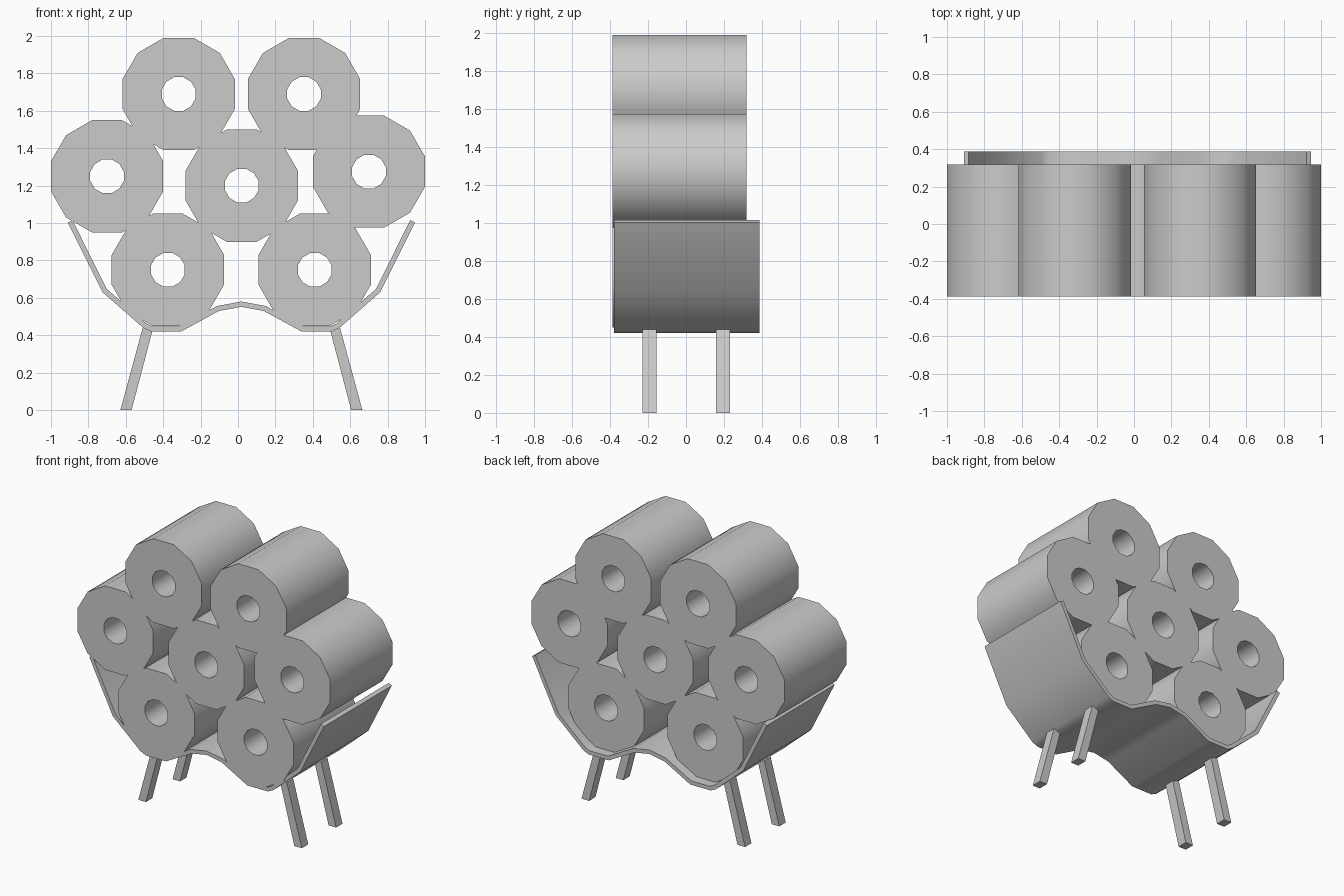
import bpy, bmesh, math
from mathutils import Vector

if "Cube" in bpy.data.objects:
    bpy.data.objects.remove(bpy.data.objects["Cube"])

CX = 0.018  # symmetry axis of the stand


def make_object(name, bm, smooth=True):
    bmesh.ops.recalc_face_normals(bm, faces=bm.faces)
    mesh = bpy.data.meshes.new(name)
    bm.to_mesh(mesh)
    bm.free()
    ob = bpy.data.objects.new(name, mesh)
    bpy.context.collection.objects.link(ob)
    if smooth:
        bpy.ops.object.select_all(action='DESELECT')
        bpy.context.view_layer.objects.active = ob
        ob.select_set(True)
        bpy.ops.object.shade_smooth_by_angle(angle=math.radians(40))
    return ob


def roll(name, cx, cz, outer=0.3, inner=0.09, y0=-0.387, y1=0.318, n=12):
    """Hollow twelve-sided tube along y with flats at top and bottom."""
    bm = bmesh.new()
    k = 1 / math.cos(math.pi / n)
    rings = []
    for r, y in ((outer, y0), (outer, y1), (inner, y1), (inner, y0)):
        ring = []
        for i in range(n):
            a = (i + 0.5) * 2 * math.pi / n
            ring.append(bm.verts.new((cx + r * k * math.cos(a), y, cz + r * k * math.sin(a))))
        rings.append(ring)
    for j in range(4):
        a, b = rings[j], rings[(j + 1) % 4]
        for i in range(n):
            m = (i + 1) % n
            bm.faces.new((a[i], a[m], b[m], b[i]))
    return make_object(name, bm)


# Stacked rolls
centres = [(-0.375, 0.75), (0.41, 0.75), (0.02, 1.20), (-0.70, 1.25),
           (0.70, 1.275), (-0.317, 1.69), (0.353, 1.69)]
for i, (x, z) in enumerate(centres):
    roll(f"roll_{i + 1}", x, z)

# Curved tray: mirrored half profile, thickened inward
half = [(0.12, 0.53), (0.322, 0.42), (0.483, 0.42), (0.525, 0.44),
        (0.742, 0.63), (0.928, 1.003)]
pts = [Vector((-x, z)) for x, z in reversed(half)] + [Vector((0, 0.552))] + [Vector(p) for p in half]
normals = []
for a, b in zip(pts, pts[1:]):
    d = (b - a).normalized()
    normals.append(Vector((-d.y, d.x)))
inner = []
for i, p in enumerate(pts):
    n0, n1 = normals[max(i - 1, 0)], normals[min(i, len(normals) - 1)]
    m = (n0 + n1).normalized()
    inner.append(p + m * (0.028 / m.dot(n0)))
bm = bmesh.new()
strips = [[bm.verts.new((CX + p.x, y, p.y)) for p in line]
          for line, y in ((pts, -0.38), (pts, 0.387), (inner, 0.387), (inner, -0.38))]
for j in range(4):
    a, b = strips[j], strips[(j + 1) % 4]
    for i in range(len(pts) - 1):
        bm.faces.new((a[i], a[i + 1], b[i + 1], b[i]))
for e in (0, -1):
    bm.faces.new([s[e] for s in strips])
make_object("tray", bm)

# Splayed square legs
for side, sx in (("left", -1), ("right", 1)):
    for end, y in (("front", -0.192), ("back", 0.195)):
        bm = bmesh.new()
        bmesh.ops.create_cube(bm, size=1)
        for v in bm.verts:
            top = v.co.z > 0
            xm, w, z = (0.5, 0.056, 0.438) if top else (0.617, 0.06, 0)
            v.co = (CX + sx * xm + v.co.x * w, y + v.co.y * 0.072, z)
        make_object(f"{end}_{side}_leg", bm, smooth=False)
